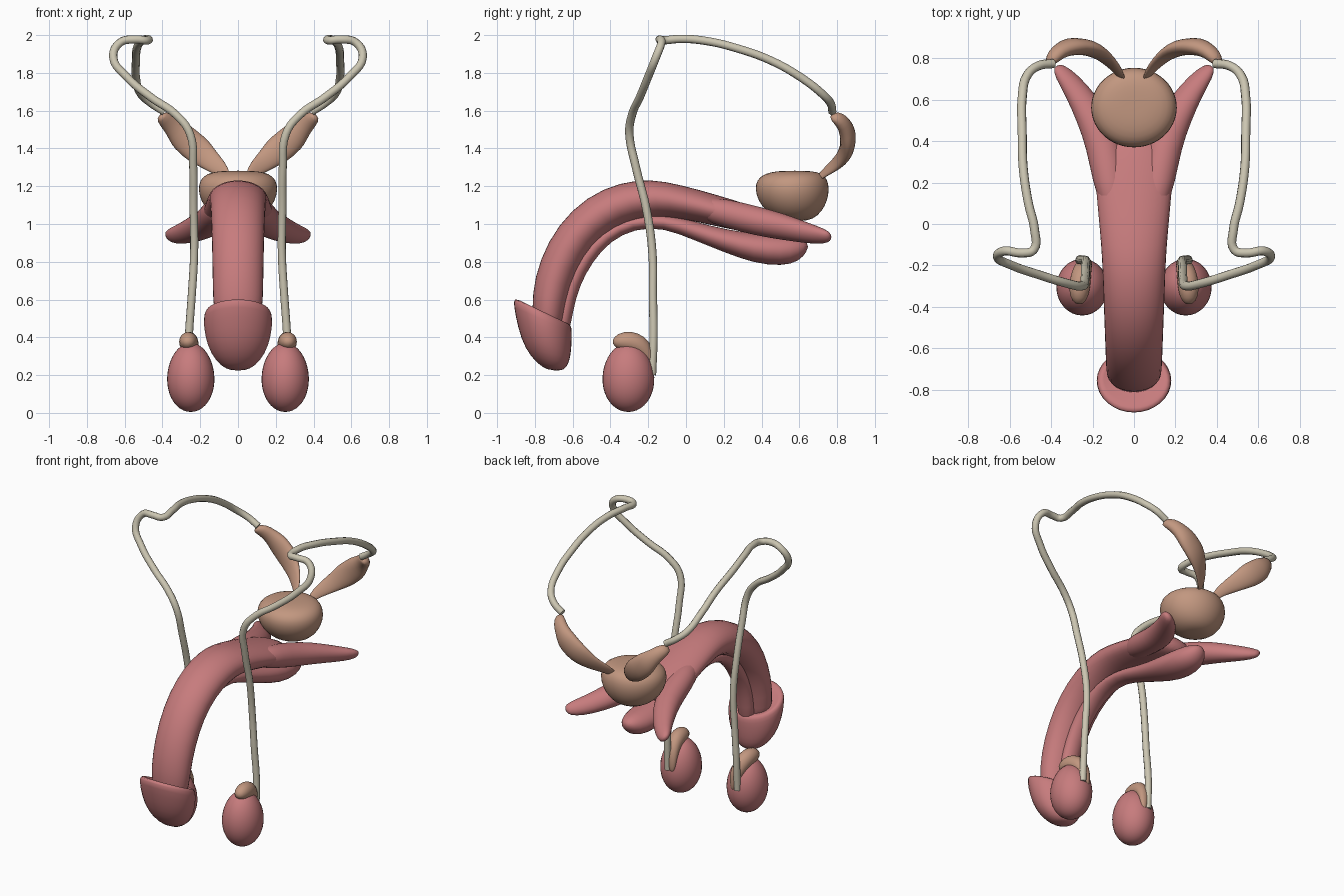
import bpy, bmesh, math
from mathutils import Vector


def material(name, rgb):
    m = bpy.data.materials.new(name)
    m.diffuse_color = (*rgb, 1)
    return m


PINK = material("pink_tissue", (0.57, 0.20, 0.205))
TAN = material("tan_gland", (0.54, 0.31, 0.215))
CREAM = material("cream_duct", (0.60, 0.56, 0.44))


def loft(name, rings, mat, mirror=False, sides=16, sub=1):
    """Skin elliptical rings given as (centre, half axis u, half axis v)."""
    bm = bmesh.new()
    loops = []
    for c, u, v in rings:
        c, u, v = Vector(c), Vector(u), Vector(v)
        loops.append([bm.verts.new(c + u * math.cos(a) + v * math.sin(a))
                      for a in (2 * math.pi * i / sides for i in range(sides))])
    for a, b in zip(loops, loops[1:]):
        for i in range(sides):
            j = (i + 1) % sides
            bm.faces.new((a[i], a[j], b[j], b[i]))
    bm.faces.new(loops[0])
    bm.faces.new(loops[-1])
    bmesh.ops.recalc_face_normals(bm, faces=bm.faces)
    for f in bm.faces:
        f.smooth = True
    me = bpy.data.meshes.new(name)
    bm.to_mesh(me)
    bm.free()
    return finish(bpy.data.objects.new(name, me), mat, mirror, sub)


def finish(ob, mat, mirror, sub=0):
    if ob.name not in bpy.context.collection.objects:
        bpy.context.collection.objects.link(ob)
    ob.data.materials.append(mat)
    if mirror:
        ob.modifiers.new("mirror", 'MIRROR').use_mirror_merge = False
    if sub:
        s = ob.modifiers.new("smooth", 'SUBSURF')
        s.levels = s.render_levels = sub
    return ob


def side_rings(rows, x=0):
    """Rings from side-view edge points: (y1, z1, y2, z2, half width)."""
    return [((x, (a + c) / 2, (b + d) / 2), (w, 0, 0), (0, (a - c) / 2, (b - d) / 2))
            for a, b, c, d, w in rows]


# Curved shaft (paired erectile bodies, fused in front)
loft("shaft", side_rings([
    (-.80, .42, -.66, .40, .10),
    (-.82, .55, -.645, .50, .133),
    (-.805, .72, -.61, .67, .137),
    (-.735, .91, -.535, .83, .140),
    (-.61, 1.08, -.44, .94, .144),
    (-.44, 1.195, -.31, 1.01, .150),
    (-.26, 1.238, -.19, 1.035, .155),
    (-.12, 1.232, -.08, 1.035, .162),
    (.08, 1.18, .06, 1.01, .178),
    (.25, 1.13, .23, .97, .195),
    (.37, 1.09, .36, .95, .17),
    (.43, 1.05, .43, .97, .08)]), PINK)

# Diverging rear legs of the shaft
loft("shaft_leg", [
    ((.085, .05, 1.09), (.07, 0, 0), (0, 0, .06)),
    ((.12, .22, 1.055), (.085, 0, 0), (0, 0, .08)),
    ((.145, .38, 1.015), (.085, -.02, 0), (0, 0, .08)),
    ((.20, .52, .985), (.075, -.03, 0), (.01, 0, .072)),
    ((.28, .65, .95), (.05, -.03, 0), (.015, 0, .055)),
    ((.345, .73, .935), (.032, -.025, 0), (.02, 0, .042)),
    ((.375, .765, .93), (.012, -.012, 0), (.01, 0, .02))], PINK, True)

# Lower tube with its rear bulb
loft("lower_tube_and_bulb", side_rings([
    (-.70, .42, -.62, .40, .05),
    (-.68, .55, -.60, .53, .062),
    (-.65, .70, -.565, .67, .062),
    (-.575, .85, -.495, .80, .062),
    (-.46, .97, -.40, .91, .062),
    (-.31, 1.05, -.27, .975, .062),
    (-.12, 1.06, -.12, .98, .062),
    (.06, 1.01, .04, .915, .072),
    (.22, .97, .20, .85, .095),
    (.37, .95, .36, .79, .115),
    (.50, .94, .51, .775, .11),
    (.60, .93, .60, .80, .075),
    (.65, .90, .645, .86, .025)]), PINK)

# Flared cap at the tip
loft("tip_cap", side_rings([
    (-.81, .54, -.66, .47, .12),
    (-.865, .59, -.63, .475, .15),
    (-.915, .612, -.605, .465, .177),
    (-.917, .575, -.60, .43, .188),
    (-.893, .45, -.602, .36, .180),
    (-.855, .34, -.61, .285, .147),
    (-.79, .26, -.63, .24, .095),
    (-.73, .225, -.66, .222, .04)]), PINK)

# Testes
bpy.ops.mesh.primitive_uv_sphere_add(segments=32, ring_count=20, radius=1)
testis = bpy.context.object
testis.name = "testis"
for v in testis.data.vertices:
    z = v.co.z
    k = 1 - .05 * z
    v.co = (.25 + v.co.x * .125 * k, -.305 + v.co.y * .137 * k, .188 + z * .183)
bpy.ops.object.shade_smooth()
finish(testis, PINK, True)

# Caps wrapping over the back of the testes
loft("epididymis", [((x, *c[1:]), u, v) for x, (c, u, v) in zip(
    (.265, .265, .262, .255, .245, .238, .232, .23), side_rings([
        (-.395, .38, -.38, .35, .02),
        (-.365, .425, -.34, .33, .048),
        (-.29, .438, -.29, .32, .054),
        (-.22, .41, -.25, .30, .050),
        (-.178, .355, -.225, .27, .044),
        (-.163, .29, -.205, .25, .036),
        (-.162, .23, -.20, .21, .026),
        (-.168, .19, -.19, .18, .012)]))], TAN, True, 12)

# Long ducts looping up and over to the glands
path = [(.262, -.18, .20), (.26, -.172, .40), (.245, -.175, .62), (.232, -.178, .85),
        (.235, -.21, 1.08), (.237, -.265, 1.30), (.255, -.30, 1.48), (.33, -.285, 1.58),
        (.46, -.245, 1.67), (.59, -.20, 1.78), (.66, -.16, 1.88), (.625, -.13, 1.96),
        (.54, -.14, 1.977), (.485, -.125, 1.972), (.48, -.03, 1.98), (.51, .10, 1.97),
        (.535, .27, 1.93), (.54, .45, 1.865), (.54, .61, 1.775), (.515, .72, 1.69),
        (.46, .765, 1.64), (.39, .775, 1.595)]
cu = bpy.data.curves.new("duct", 'CURVE')
cu.dimensions = '3D'
cu.bevel_depth = .022
cu.bevel_resolution = 3
cu.resolution_u = 5
cu.use_fill_caps = True
sp = cu.splines.new('BEZIER')
sp.bezier_points.add(len(path) - 1)
for p, co in zip(sp.bezier_points, path):
    p.co = co
    p.handle_left_type = p.handle_right_type = 'AUTO'
finish(bpy.data.objects.new("duct", cu), CREAM, True)

# Lobed seminal glands
rows = [(.415, .775, 1.575, .025, .022), (.385, .815, 1.555, .046, .034),
        (.345, .845, 1.515, .052, .036), (.30, .858, 1.468, .076, .044),
        (.26, .858, 1.43, .078, .042), (.21, .85, 1.39, .080, .044),
        (.16, .825, 1.345, .062, .040), (.115, .785, 1.31, .050, .036),
        (.075, .74, 1.275, .034, .030), (.055, .70, 1.24, .022, .022)]
loft("seminal_gland", [((x, y, z), (-.68 * w, 0, .73 * w), (.3 * t, t, .3 * t))
                       for x, y, z, w, t in rows], TAN, True, 12)

# Prostate: rounded body with a flattened top
loft("prostate", [((0, y, z), (r, 0, 0), (0, r * .93, t * r)) for y, z, r, t in [
    (.58, 1.015, .04, 0), (.58, 1.025, .10, 0), (.572, 1.065, .16, 0),
    (.565, 1.125, .20, 0), (.562, 1.185, .213, 0), (.562, 1.235, .203, 0),
    (.57, 1.268, .165, 0), (.575, 1.28, .10, 0), (.575, 1.282, .04, 0)]], TAN, sides=24)
